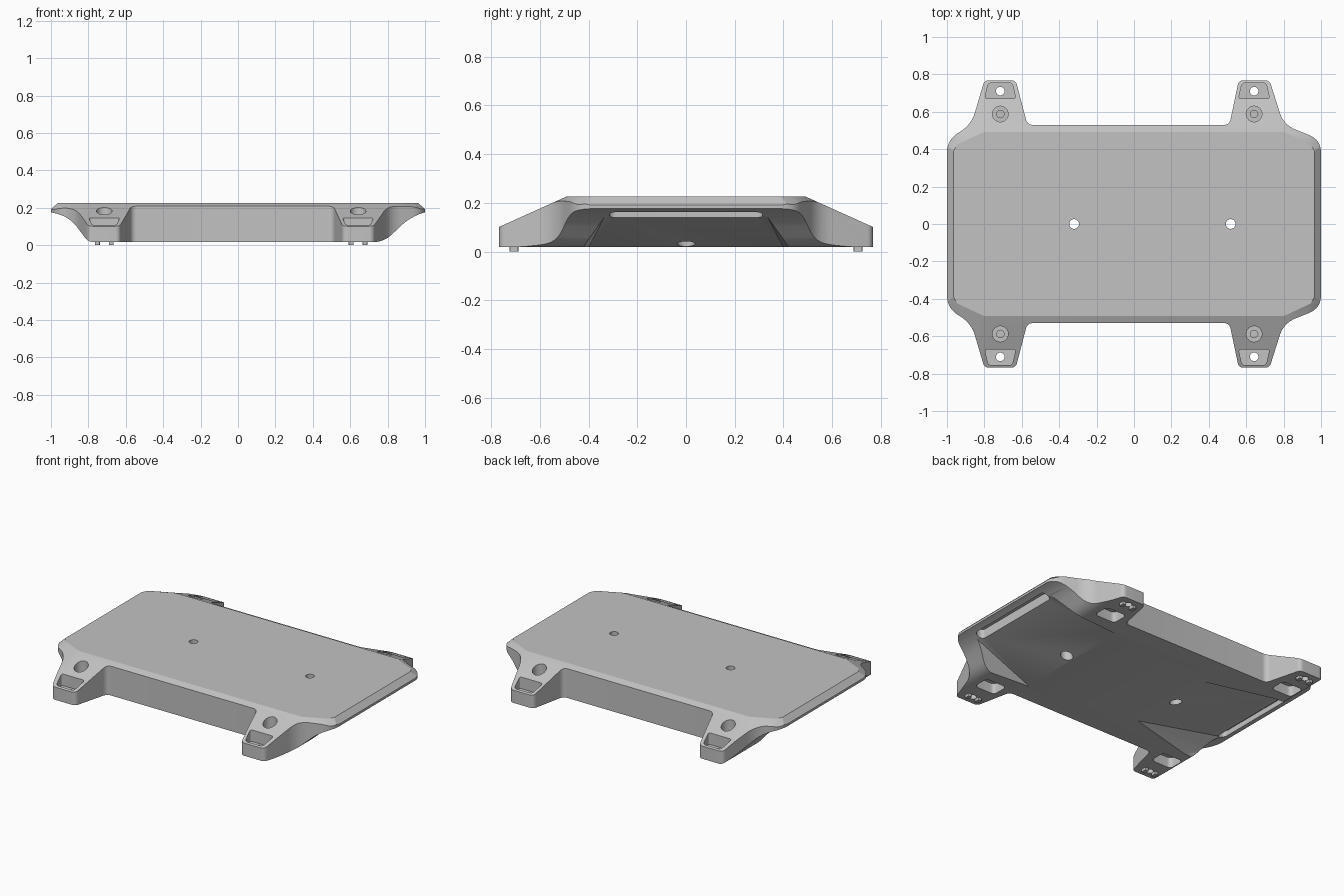
import bpy, bmesh, math
from mathutils import Vector, Matrix

cube = bpy.data.objects.get("Cube")
if cube:
    bpy.data.objects.remove(cube, do_unlink=True)

grey = bpy.data.materials.new("plain_grey")
grey.use_nodes = True
grey.diffuse_color = (0.54, 0.54, 0.54, 1)
grey.node_tree.nodes["Principled BSDF"].inputs["Base Color"].default_value = (0.54, 0.54, 0.54, 1)


def make(name, bm):
    bmesh.ops.recalc_face_normals(bm, faces=bm.faces)
    mesh = bpy.data.meshes.new(name)
    bm.to_mesh(mesh)
    bm.free()
    mesh.materials.append(grey)
    ob = bpy.data.objects.new(name, mesh)
    bpy.context.collection.objects.link(ob)
    return ob


def rounded(corners, steps=8):
    """Replace each (x, y, setback) corner by a smooth quadratic bend."""
    out = []
    for i, (x, y, r) in enumerate(corners):
        p = Vector((x, y))
        if r == 0:
            out.append(p)
            continue
        a = Vector(corners[i - 1][:2]) - p
        b = Vector(corners[(i + 1) % len(corners)][:2]) - p
        a, b = p + a.normalized() * r, p + b.normalized() * r
        for k in range(steps + 1):
            t = k / steps
            out.append(a * (1 - t) ** 2 + p * 2 * t * (1 - t) + b * t * t)
    return out


def prism(name, points, low, high, along_y=False):
    bm = bmesh.new()
    place = (lambda p, d: (p[0], d, p[1])) if along_y else (lambda p, d: (p[0], p[1], d))
    face = bm.faces.new([bm.verts.new(place(p, low)) for p in points])
    ext = bmesh.ops.extrude_face_region(bm, geom=[face])
    move = Vector(place((0, 0), high - low))
    bmesh.ops.translate(bm, vec=move, verts=[v for v in ext["geom"] if isinstance(v, bmesh.types.BMVert)])
    return make(name, bm)


def hull(name, points):
    bm = bmesh.new()
    for p in points:
        bm.verts.new(p)
    bmesh.ops.convex_hull(bm, input=bm.verts)
    loose = [v for v in bm.verts if not v.link_faces]
    bmesh.ops.delete(bm, geom=loose, context="VERTS")
    bmesh.ops.dissolve_limit(bm, angle_limit=0.01, verts=bm.verts, edges=bm.edges)
    return make(name, bm)


def cylinder(name, x, y, r, low, high):
    bm = bmesh.new()
    bmesh.ops.create_cone(bm, cap_ends=True, segments=32, radius1=r, radius2=r, depth=high - low,
                          matrix=Matrix.Translation((x, y, (low + high) / 2)))
    return make(name, bm)


def box_outline(x, y, w, d, r):
    return rounded([(x + sx * w / 2, y + sy * d / 2, r)
                    for sx, sy in ((1, 1), (-1, 1), (-1, -1), (1, -1))])


def combine(ob, tool, operation="DIFFERENCE"):
    tool.hide_render = True
    mod = ob.modifiers.new("cut", "BOOLEAN")
    mod.operation, mod.solver, mod.object = operation, "EXACT", tool
    bpy.context.view_layer.objects.active = ob
    bpy.ops.object.modifier_apply(modifier=mod.name)
    bpy.data.objects.remove(tool, do_unlink=True)


LEGS = (-0.715, 0.642)
BASE = 0.018

# Plan outline: plate with four tapered legs
half = [(1, 0.45, 0.07), (0.80, 0.53, 0.07), (0.725, 0.768, 0.025), (0.56, 0.768, 0.025),
        (0.51, 0.53, 0.03), (-0.57, 0.53, 0.03), (-0.632, 0.768, 0.025), (-0.80, 0.768, 0.025),
        (-0.87, 0.53, 0.07), (-1, 0.45, 0.07)]
outline = half + [(x, -y, r) for x, y, r in reversed(half)]
body = prism("mounting_plate", rounded(outline), BASE, 0.3)

# Sloped and chamfered upper surface
top_shape = []
for sx in (-1, 1):
    for sy in (-1, 1):
        for x, y, z in ((0.965, 0.39, 0.225), (0.945, 0.425, 0.225), (0.80, 0.493, 0.225),
                        (1.003, 0.42, 0.188), (0.96, 0.49, 0.188), (0.84, 0.77, 0.1),
                        (1.003, 0.42, -0.1), (0.96, 0.49, -0.1), (0.84, 0.77, -0.1)):
            top_shape.append((sx * x, sy * y, z))
combine(body, hull("top_shape", top_shape), "INTERSECT")

# Curved underside at both ends
profile = [(1.05, 0.4, 0), (1.05, 0.176, 0), (1, 0.176, 0), (0.92, 0.15, 0.07), (0.78, BASE - 0.002, 0.06),
           (-0.80, BASE - 0.002, 0.03), (-0.90, 0.15, 0.07), (-1, 0.176, 0), (-1.05, 0.176, 0), (-1.05, 0.4, 0)]
combine(body, prism("underside_shape", rounded(profile), -1, 1, True), "INTERSECT")

# Ramped recess with sloping sides and a long slot below each end
for s, start, width in ((-1, 0.28, 0.3), (1, 0.47, 0.4)):
    ramp = [(s * x, sy * y, z) for sy in (-1, 1) for x, y, z in
            ((start, width, BASE), (start, width, -0.1), (0.74, 0.42, BASE), (0.74, 0.42, -0.1),
             (1.1, 0.43, BASE), (1.1, 0.43, -0.1), (0.9, 0.31, 0.14), (1.1, 0.31, 0.19))]
    combine(body, hull("ramp_cutter", ramp))
    combine(body, prism("slot_cutter", box_outline(s * 0.93, 0, 0.06, 0.63, 0.028), 0, 0.2))

# Centre holes, wider from below
for x in (-0.32, 0.517):
    combine(body, cylinder("hole_cutter", x, 0, 0.026, -0.1, 0.4))
    combine(body, cylinder("wide_hole_cutter", x, 0, 0.037, -0.1, 0.12))

# Leg details: screw seat, pad recess, bolt hole, lower pocket
for x in LEGS:
    for s in (-1, 1):
        combine(body, cylinder("seat_cutter", x, s * 0.588, 0.042, 0.12, 0.4))
        combine(body, cylinder("screw_cutter", x, s * 0.588, 0.02, 0.1, 0.4))
        pad = [(x - 0.083, s * 0.67, 0.015), (x + 0.083, s * 0.67, 0.015),
               (x + 0.064, s * 0.755, 0.02), (x - 0.064, s * 0.755, 0.02)]
        combine(body, prism("pad_cutter", rounded(pad), 0.07, 0.3))
        combine(body, cylinder("bolt_cutter", x, s * 0.71, 0.023, -0.1, 0.4))
        combine(body, prism("pocket_cutter", box_outline(x, s * 0.55, 0.15, 0.11, 0.03), -0.1, 0.085))

bpy.ops.object.select_all(action="DESELECT")
body.select_set(True)
bpy.context.view_layer.objects.active = body
bpy.ops.object.shade_smooth_by_angle(angle=math.radians(20))

# Small locating keys either side of each bolt hole
for x in LEGS:
    for s in (-1, 1):
        for k in (-1, 1):
            prism("locating_key", box_outline(x + k * 0.037, s * 0.707, 0.026, 0.036, 0.006), 0, BASE + 0.005)
